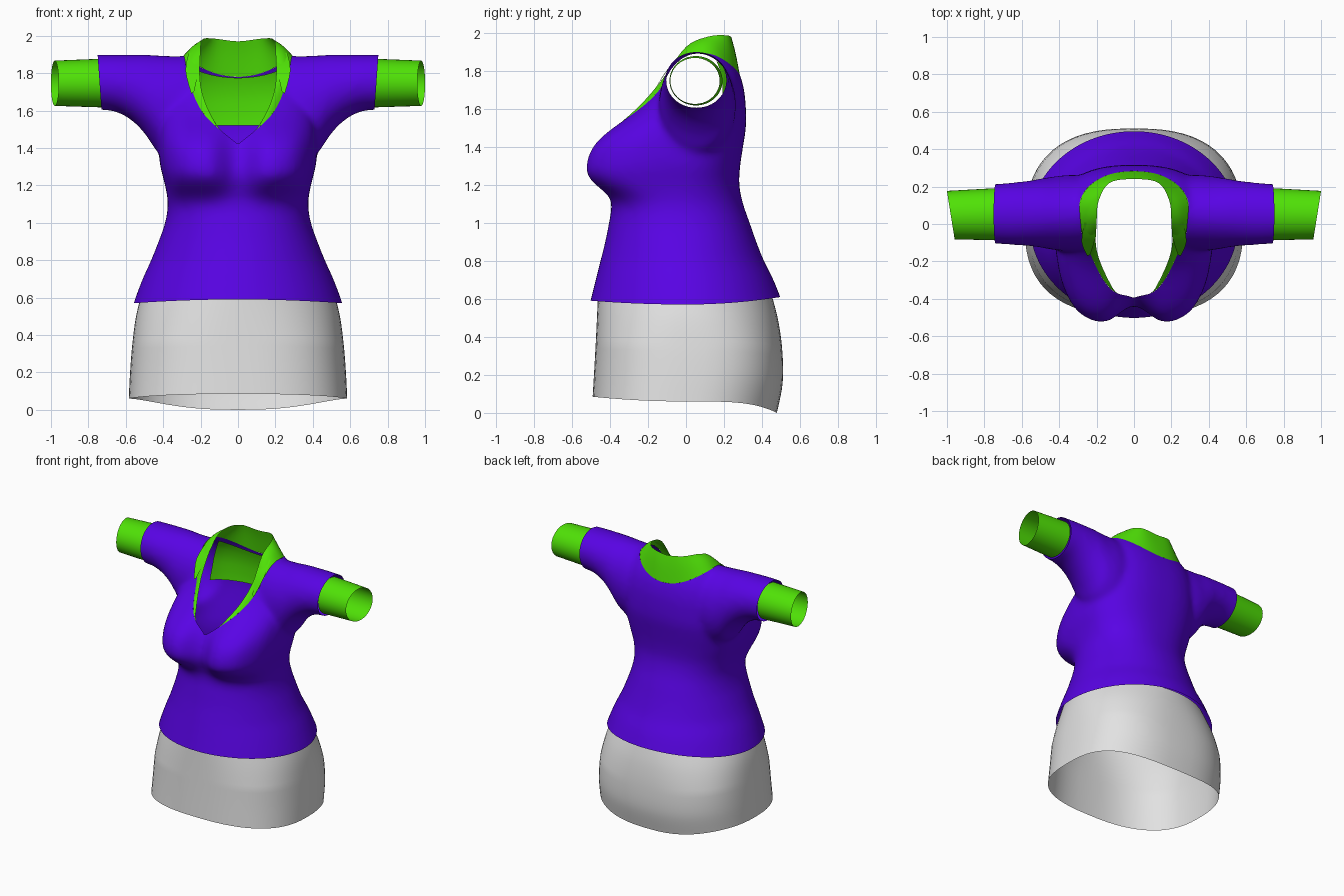
import bpy, bmesh
from math import cos, sin, pi, exp
from mathutils import Vector

if "Cube" in bpy.data.objects:
    bpy.data.objects.remove(bpy.data.objects["Cube"])


def material(name, rgb):
    m = bpy.data.materials.new(name)
    m.use_nodes = True
    m.diffuse_color = (*rgb, 1)
    m.node_tree.nodes["Principled BSDF"].inputs["Base Color"].default_value = (*rgb, 1)
    return m


PURPLE = material("violet cloth", (0.098, 0.001, 0.78))
GREEN = material("lime cloth", (0.08, 0.76, 0.002))
GREY = material("pale grey cloth", (0.76, 0.76, 0.76))


def spline(rows, t):
    """Smooth curve through the rows, t running from 0 to 1."""
    f = t * (len(rows) - 1)
    i = min(int(f), len(rows) - 2)
    f -= i
    p = [Vector(rows[max(0, min(k, len(rows) - 1))]) for k in (i - 1, i, i + 1, i + 2)]
    return (p[1] * 2 + (p[2] - p[0]) * f + (p[0] * 2 - p[1] * 5 + p[2] * 4 - p[3]) * f * f
            + (p[1] * 3 - p[0] - p[2] * 3 + p[3]) * f ** 3) / 2


def add_object(name, bm, mat):
    bmesh.ops.recalc_face_normals(bm, faces=bm.faces)
    me = bpy.data.meshes.new(name)
    bm.to_mesh(me)
    bm.free()
    me.materials.clear()
    me.materials.append(mat)
    me.shade_smooth()
    ob = bpy.data.objects.new(name, me)
    bpy.context.collection.objects.link(ob)
    return ob


def loft(name, rings, mat, closed=True, caps=False):
    """Skin a list of equal-length point rows."""
    bm = bmesh.new()
    vs = [[bm.verts.new(p) for p in r] for r in rings]
    n = len(vs[0])
    for a, b in zip(vs, vs[1:]):
        for j in range(n if closed else n - 1):
            k = (j + 1) % n
            bm.faces.new((a[j], a[k], b[k], b[j]))
    if caps:
        bm.faces.new(vs[0])
        bm.faces.new(vs[-1])
    return add_object(name, bm, mat)


def section(w, front, back, power, count=64):
    """Rounded body cross-section as x, y pairs."""
    out = []
    for i in range(count):
        c, s = cos(2 * pi * i / count), sin(2 * pi * i / count)
        x = w * abs(c) ** (2 / power) * (1 if c > 0 else -1)
        y = (back - front) / 2 * abs(s) ** (2 / power) * (1 if s > 0 else -1)
        out.append((x, y + (front + back) / 2))
    return out


# Torso: height, half width, front, back
TORSO = [(0.4, 0.61, -0.55, 0.58), (0.5, 0.58, -0.525, 0.54), (0.6, 0.548, -0.5, 0.5),
         (0.7, 0.51, -0.475, 0.46), (0.8, 0.465, -0.45, 0.41), (0.9, 0.425, -0.425, 0.37),
         (1.0, 0.39, -0.405, 0.335), (1.1, 0.375, -0.385, 0.3), (1.2, 0.39, -0.37, 0.28),
         (1.3, 0.415, -0.36, 0.285), (1.4, 0.425, -0.33, 0.3), (1.5, 0.425, -0.285, 0.315),
         (1.6, 0.41, -0.23, 0.315), (1.7, 0.39, -0.17, 0.305), (1.8, 0.35, -0.11, 0.275),
         (1.9, 0.29, -0.03, 0.21)]


def body_power(z):
    """The section is oval at the hem and squarer at the chest."""
    return 2 + 0.45 * max(0, min(1, (z - 0.8) / 0.6))


def bust(x, z):
    dz = abs(z - 1.31) / (0.155 if z < 1.31 else 0.24)
    return 0.19 * exp(-dz ** 3) * sum(exp(-(abs(x - s * 0.235) / 0.2) ** 3) for s in (-1, 1))


rings = []
for i in range(76):
    z, w, front, back = spline(TORSO, i / 75)
    mid = (front + back) / 2
    ring = []
    for x, y in section(w, front, back, body_power(z), 96):
        if y < mid:
            y -= bust(x, z) * min(1, (mid - y) / 0.15)
        ring.append((x, y, z))
    rings.append(ring)
shirt = loft("shirt_body", rings, PURPLE, caps=True)

# Sleeves: x, front, back, bottom, top
SLEEVE = [(0.1, -0.1, 0.2, 1.45, 1.88), (0.3, -0.14, 0.26, 1.34, 1.89),
          (0.42, -0.14, 0.255, 1.37, 1.895), (0.49, -0.128, 0.245, 1.465, 1.9),
          (0.56, -0.118, 0.232, 1.54, 1.9), (0.65, -0.112, 0.222, 1.592, 1.9),
          (0.75, -0.106, 0.214, 1.604, 1.899), (0.88, -0.102, 0.207, 1.61, 1.897)]


def oval(side, x, front, back, low, high, count=40):
    return [(side * x, (front + back) / 2 + (back - front) / 2 * cos(2 * pi * k / count),
             (low + high) / 2 + (high - low) / 2 * sin(2 * pi * k / count)) for k in range(count)]


helpers = []
for side in (-1, 1):
    helper = loft("sleeve_form", [oval(side, *spline(SLEEVE, i / 35)) for i in range(36)], PURPLE, caps=True)
    helper.hide_render = True
    helpers.append(helper)
    union = shirt.modifiers.new("union", "BOOLEAN")
    union.operation = "UNION"
    union.solver = "EXACT"
    union.object = helper
remesh = shirt.modifiers.new("remesh", "REMESH")
remesh.mode = "VOXEL"
remesh.voxel_size = 0.016
soften = shirt.modifiers.new("soften", "SMOOTH")
soften.factor = 0.5
soften.iterations = 18
bpy.context.view_layer.update()
solid = bpy.data.meshes.new_from_object(shirt.evaluated_get(bpy.context.evaluated_depsgraph_get()))
for ob in helpers + [shirt]:
    bpy.data.objects.remove(ob)


# Open the hem, neck and sleeve ends of the shirt
def hem(x, y):
    return 0.57 + (0.02 if y < 0 else 0.04) * (y / 0.5) ** 2


def neckline(x, y):
    t = max(0, min(1, (y + 0.05) / 0.15))
    front = 1.42 + 0.8 * abs(x) + 420 * x ** 6
    return front * (1 - t) + (1.78 + 1.3 * x * x) * t


def cut(bm, co, no):
    geom = bm.verts[:] + bm.edges[:] + bm.faces[:]
    bmesh.ops.bisect_plane(bm, geom=geom, plane_co=co, plane_no=no, clear_outer=True)


bm = bmesh.new()
bm.from_mesh(solid)
for level, direction in ((hem, -1), (neckline, 1)):
    for v in bm.verts:
        v.co.z -= level(v.co.x, v.co.y)
    cut(bm, (0, 0, 0), (0, 0, direction))
    for v in bm.verts:
        v.co.z += level(v.co.x, v.co.y)
for side in (-1, 1):
    cut(bm, (side * 0.75, 0, 1.89), (side, 0, -0.07))
neck_edge = [v.co.copy() for v in bm.verts if v.is_boundary and abs(v.co.x) < 0.45 and v.co.z > 1.3]
add_object("shirt", bm, PURPLE)

# Skirt: height, half width, front, back
SKIRT = [(0.64, 0.51, -0.462, 0.445), (0.5, 0.545, -0.468, 0.485), (0.35, 0.565, -0.475, 0.507),
         (0.2, 0.577, -0.483, 0.508), (0.06, 0.584, -0.491, 0.478)]
rings = []
for i in range(25):
    z, w, front, back = spline(SKIRT, i / 24)
    fade = (0.64 - z) / 0.58
    rings.append([(x, y, z + fade * (0.025 * (y / front) ** 2 if y < 0 else -0.06 * (y / back) ** 4))
                  for x, y in section(w, front, back, 2 + 0.55 * min(1, 2 * fade))])
loft("skirt", rings, GREY)

# Cuffs with slanted ends
for side, label in ((1, "left"), (-1, "right")):
    rings = []
    for i in range(9):
        t = i / 8
        ring = oval(side, 0, -0.087 + 0.005 * t, 0.192 - 0.015 * t, 1.617 + 0.008 * t, 1.877 - 0.01 * t)
        rings.append([(side * (0.73 + t * (0.25 + 0.16 * (y - 0.05))), y, z) for _, y, z in ring])
    loft(label + "_cuff", rings, GREEN)

# Collar: half curves from the front point round to the back centre
OUTER = [(0.085, -0.375, 1.49), (0.2, -0.25, 1.6), (0.27, -0.14, 1.74), (0.29, 0, 1.885),
         (0.27, 0.15, 1.88), (0.16, 0.262, 1.81), (0, 0.282, 1.77)]
CREST = [(0.11, -0.352, 1.515), (0.17, -0.23, 1.63), (0.203, -0.12, 1.76), (0.2, 0, 1.925),
         (0.19, 0.12, 1.98), (0.13, 0.22, 1.985), (0, 0.24, 1.97)]


def whole(half):
    return half + [(-x, y, z) for x, y, z in half[-2::-1]]


# The outer edge is sewn to the shirt's neckline
seam = [min(neck_edge, key=lambda v: (v - spline(whole(OUTER), k / 60)).length) for k in range(61)]
rings = []
for t in [i / 8 for i in range(9)]:
    row = []
    for k in range(61):
        p = seam[k].lerp(spline(whole(CREST), k / 60), t)
        p.z += 0.015 * sin(pi * t) * sin(pi * k / 60)
        row.append(p)
    rings.append(row)
loft("collar", rings, GREEN, closed=False)

# Lapel flaps folded over the collar front
for side, label in ((1, "left"), (-1, "right")):
    inner = [(0.2, 0, 1.92), (0.21, -0.085, 1.82), (0.235, -0.165, 1.7)]
    outer = [(0.265, 0.01, 1.905), (0.28, -0.095, 1.81), (0.25, -0.17, 1.69)]
    rings = [[(side * p.x, p.y, p.z) for p in (spline(c, k / 8) for k in range(9))] for c in (inner, outer)]
    loft(label + "_lapel", rings, GREEN, closed=False)

# Back lining just inside the shirt
rings = []
for i in range(10):
    row = []
    for k in range(25):
        u = 0.86 * (k / 12 - 1)
        z = 1.52 + i / 9 * (0.255 + 0.1 * u * u)
        _, w, front, back = spline(TORSO, (z - 0.4) / 1.5)
        power = body_power(z)
        depth = (back - front) / 2 * (1 - abs(u) ** power) ** (1 / power)
        row.append((u * w, (front + back) / 2 + depth - 0.022, z))
    rings.append(row)
loft("back_lining", rings, GREEN, closed=False)
